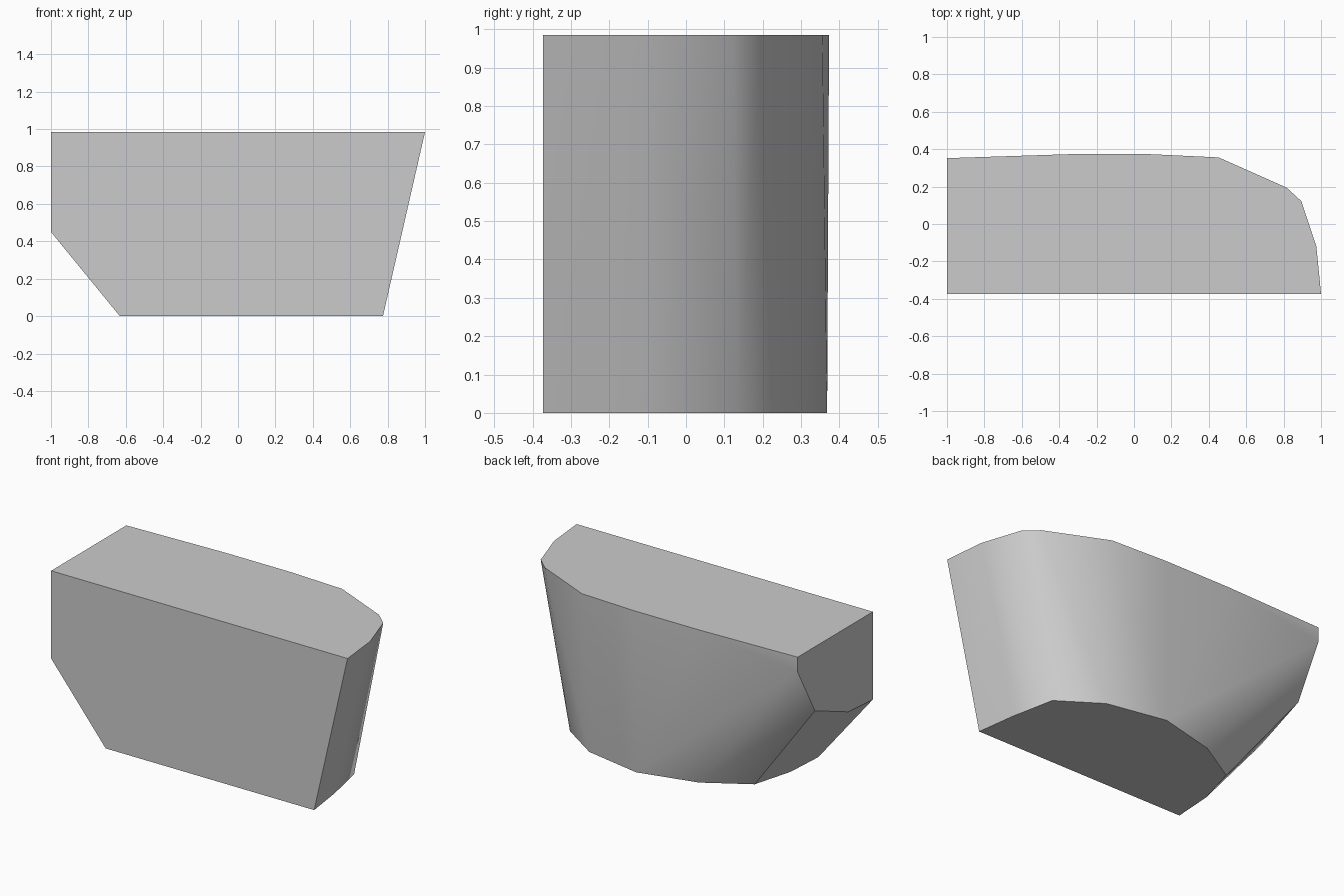
import bpy
import bmesh
import math

cube = bpy.data.objects.get("Cube")
if cube:
    bpy.data.objects.remove(cube, do_unlink=True)

HEIGHT = 0.985
FRONT = -0.373
LEFT_END = -1.0

# Outline of the flat top (x, y), from the front corner round to the back
top_rim = [(LEFT_END, FRONT), (1.0, FRONT), (0.975, -0.12), (0.895, 0.122), (0.815, 0.195),
           (0.453, 0.356), (0.09, 0.373), (-0.35, 0.373), (LEFT_END, 0.352)]
# Outline of the flat bottom (x, y)
bottom_rim = [(-0.632, FRONT), (0.775, FRONT), (0.742, -0.13), (0.688, 0.136), (0.444, 0.298),
              (0.079, 0.368), (-0.283, 0.278), (-0.548, 0.12), (-0.617, -0.13)]
# Lower outline of the cut end wall (y, z)
end_rim = [(FRONT, 0.45), (-0.136, 0.465), (0.185, 0.594), (0.352, 0.893)]

points = [(x, y, HEIGHT) for x, y in top_rim]
points += [(x, y, 0) for x, y in bottom_rim]
points += [(LEFT_END, y, z) for y, z in end_rim]

# Solid block stretched between the three outlines
bm = bmesh.new()
for p in points:
    bm.verts.new(p)
bmesh.ops.convex_hull(bm, input=bm.verts[:])
bmesh.ops.dissolve_limit(bm, angle_limit=math.radians(0.3),
                         verts=bm.verts[:], edges=bm.edges[:])
bmesh.ops.recalc_face_normals(bm, faces=bm.faces[:])
mesh = bpy.data.meshes.new("rounded_block")
bm.to_mesh(mesh)
bm.free()
block = bpy.data.objects.new("rounded_block", mesh)
bpy.context.collection.objects.link(block)

# Plain grey surface
grey = bpy.data.materials.new("light_grey")
grey.use_nodes = True
colour = (0.6, 0.6, 0.6, 1)
grey.diffuse_color = colour
grey.node_tree.nodes["Principled BSDF"].inputs["Base Color"].default_value = colour
mesh.materials.append(grey)

# Soft curved back, crisp rims
bpy.ops.object.select_all(action="DESELECT")
block.select_set(True)
bpy.context.view_layer.objects.active = block
bpy.ops.object.shade_smooth_by_angle(angle=math.radians(32))
